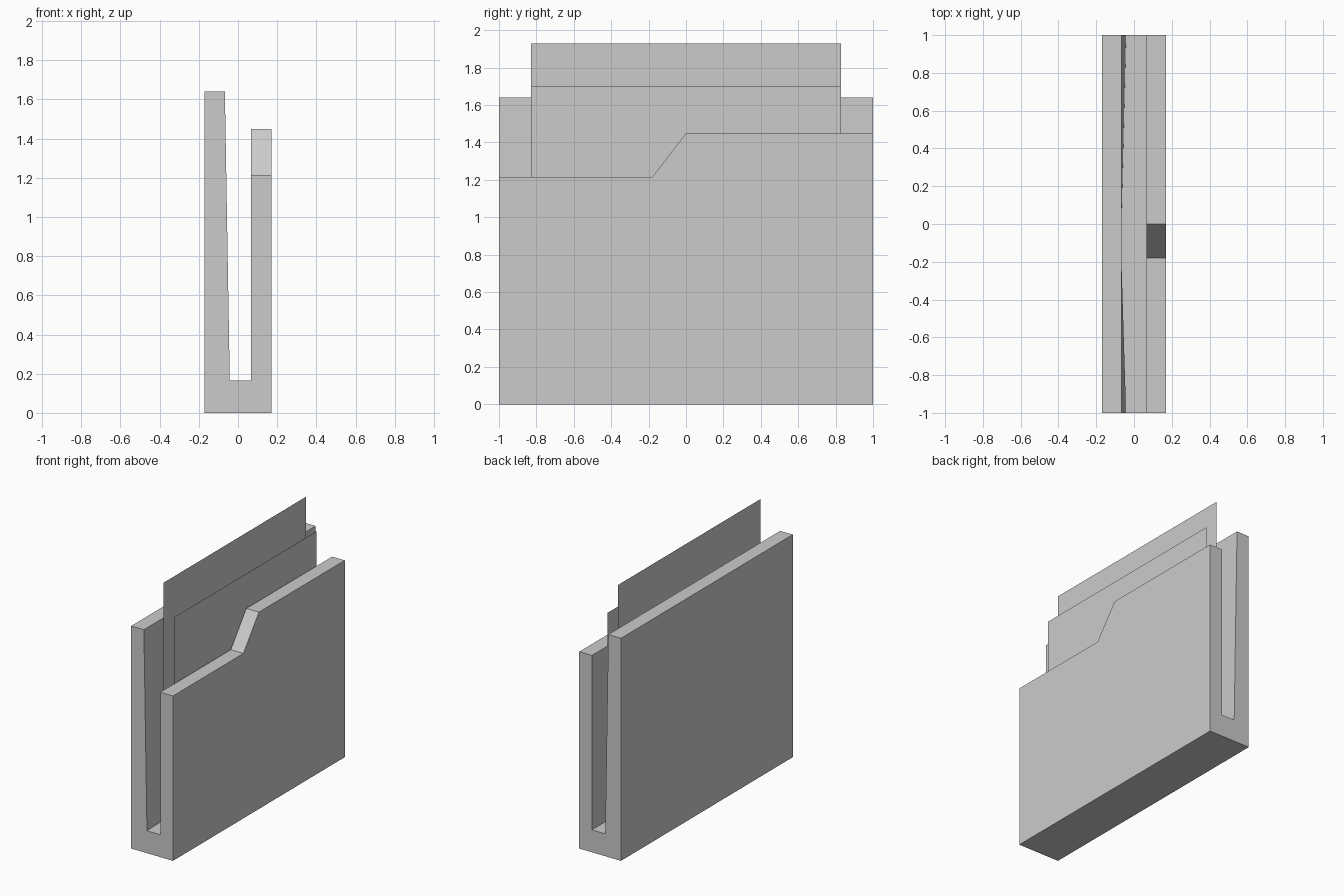
import bpy, bmesh

if "Cube" in bpy.data.objects:
    bpy.data.objects.remove(bpy.data.objects["Cube"])


def make_object(name, verts, faces):
    mesh = bpy.data.meshes.new(name)
    bm = bmesh.new()
    vs = [bm.verts.new(v) for v in verts]
    for f in faces:
        bm.faces.new([vs[i] for i in f])
    bmesh.ops.recalc_face_normals(bm, faces=bm.faces[:])
    bm.to_mesh(mesh)
    bm.free()
    obj = bpy.data.objects.new(name, mesh)
    bpy.context.collection.objects.link(obj)
    return obj


# Holder: U-shaped section lofted along y; each station sets the front
# lip height and how far the foot of the back panel leans into the slot
HALF, SLOT, FLOOR, BACK_TOP = 0.17, 0.067, 0.165, 1.64
stations = [(-1.0, 1.215, -0.042), (-0.18, 1.215, -SLOT),
            (0.0, 1.45, -SLOT), (1.0, 1.45, -0.042)]
verts = []
for y, lip, foot in stations:
    section = [(-HALF, 0), (HALF, 0), (HALF, lip), (SLOT, lip),
               (SLOT, FLOOR), (foot, FLOOR), (-SLOT, BACK_TOP), (-HALF, BACK_TOP)]
    verts += [(x, y, z) for x, z in section]
n = 8
faces = [tuple(range(n)), tuple(range(3 * n, 4 * n))]
for s in range(3):
    for i in range(n):
        j = (i + 1) % n
        faces.append((s * n + i, s * n + j, (s + 1) * n + j, (s + 1) * n + i))
make_object("file_holder", verts, faces)


# Paper sheets standing in the slot
def sheet(name, x, top, w=0.83):
    make_object(name, [(x, -w, FLOOR), (x, w, FLOOR), (x, w, top), (x, -w, top)],
                [(0, 1, 2, 3)])


sheet("tall_sheet", -0.028, 1.93)
sheet("short_sheet", 0.06, 1.70)
